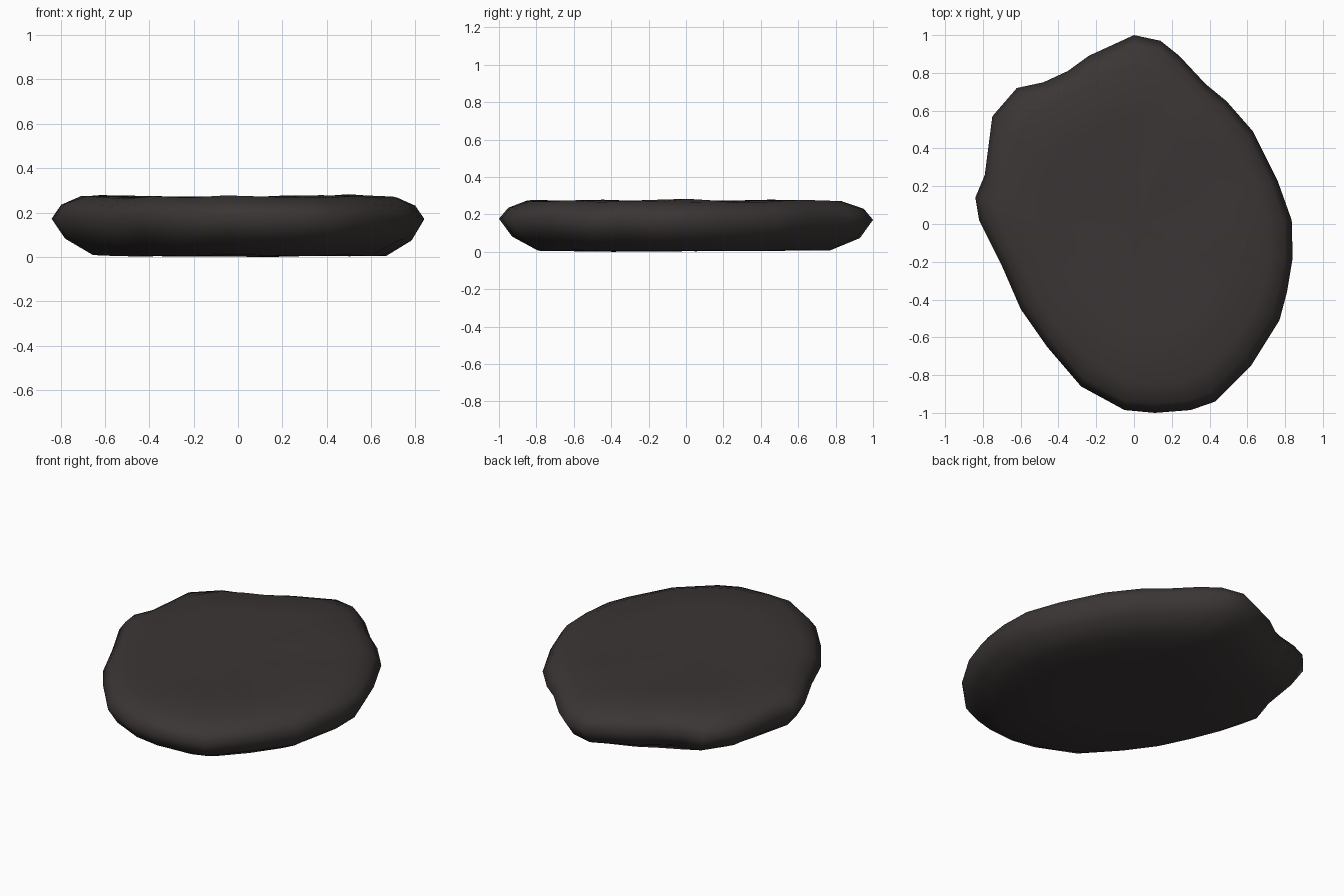
import bpy, bmesh, math
from mathutils import Vector, noise

if "Cube" in bpy.data.objects:
    bpy.data.objects.remove(bpy.data.objects["Cube"])

stone_mat = bpy.data.materials.new("dark stone")
stone_mat.diffuse_color = (0.044, 0.036, 0.036, 1)
stone_mat.use_nodes = True
stone_mat.node_tree.nodes["Principled BSDF"].inputs["Base Color"].default_value = stone_mat.diffuse_color

# Outline of the stone at its widest height, clockwise from the back tip
outline = [(0, 1.0), (.14, .97), (.24, .89), (.38, .74), (.49, .65), (.63, .49), (.76, .23),
           (.835, .02), (.84, -.18), (.81, -.36), (.77, -.51), (.62, -.75), (.43, -.94),
           (.30, -.985), (.11, -1.0), (-.05, -.985), (-.28, -.86), (-.46, -.65), (-.60, -.45),
           (-.70, -.22), (-.82, .02), (-.84, .14), (-.79, .26), (-.75, .57), (-.62, .72),
           (-.48, .75), (-.35, .81), (-.24, .89)]
n = len(outline)
center = Vector((0.02, 0.0))

# Cross-section from underside to top: (scale towards the middle, height)
section = [(.40, .012), (.80, .014), (.93, .085), (1.0, .18),
           (.95, .24), (.86, .278), (.60, .280), (.30, .272)]

bm = bmesh.new()


def bump(p, amount):
    return amount * noise.noise(Vector((p.x * 3.1, p.y * 3.1, 4.2)))


# Rings of the pebble, with smoother outlines further from the rim
rings = []
for scale, z in section:
    ring = []
    for i in range(n):
        p = Vector(outline[i])
        if scale < 0.9:
            p = p * .5 + (Vector(outline[i - 1]) + Vector(outline[(i + 1) % n])) * .25
        p = center + (p - center) * scale
        amount = .016 if z > .23 else .008 if z < .05 else .025
        ring.append(bm.verts.new((p.x, p.y, max(.003, z + bump(p, amount)))))
    rings.append(ring)

# Skin between the rings
for low, high in zip(rings, rings[1:]):
    for i in range(n):
        j = (i + 1) % n
        bm.faces.new((low[j], low[i], high[i], high[j]))

# Fans closing the underside and the top
for ring, z in ((rings[0], 0.01), (rings[-1], 0.27)):
    middle = bm.verts.new((center.x, center.y, z))
    for i in range(n):
        bm.faces.new((ring[i], ring[(i + 1) % n], middle))

bmesh.ops.recalc_face_normals(bm, faces=bm.faces)
low_z = min(v.co.z for v in bm.verts)
for v in bm.verts:
    v.co.z -= low_z
for f in bm.faces:
    f.smooth = True

mesh = bpy.data.meshes.new("flat_stone")
bm.to_mesh(mesh)
bm.free()
mesh.materials.append(stone_mat)
stone = bpy.data.objects.new("flat_stone", mesh)
bpy.context.collection.objects.link(stone)
